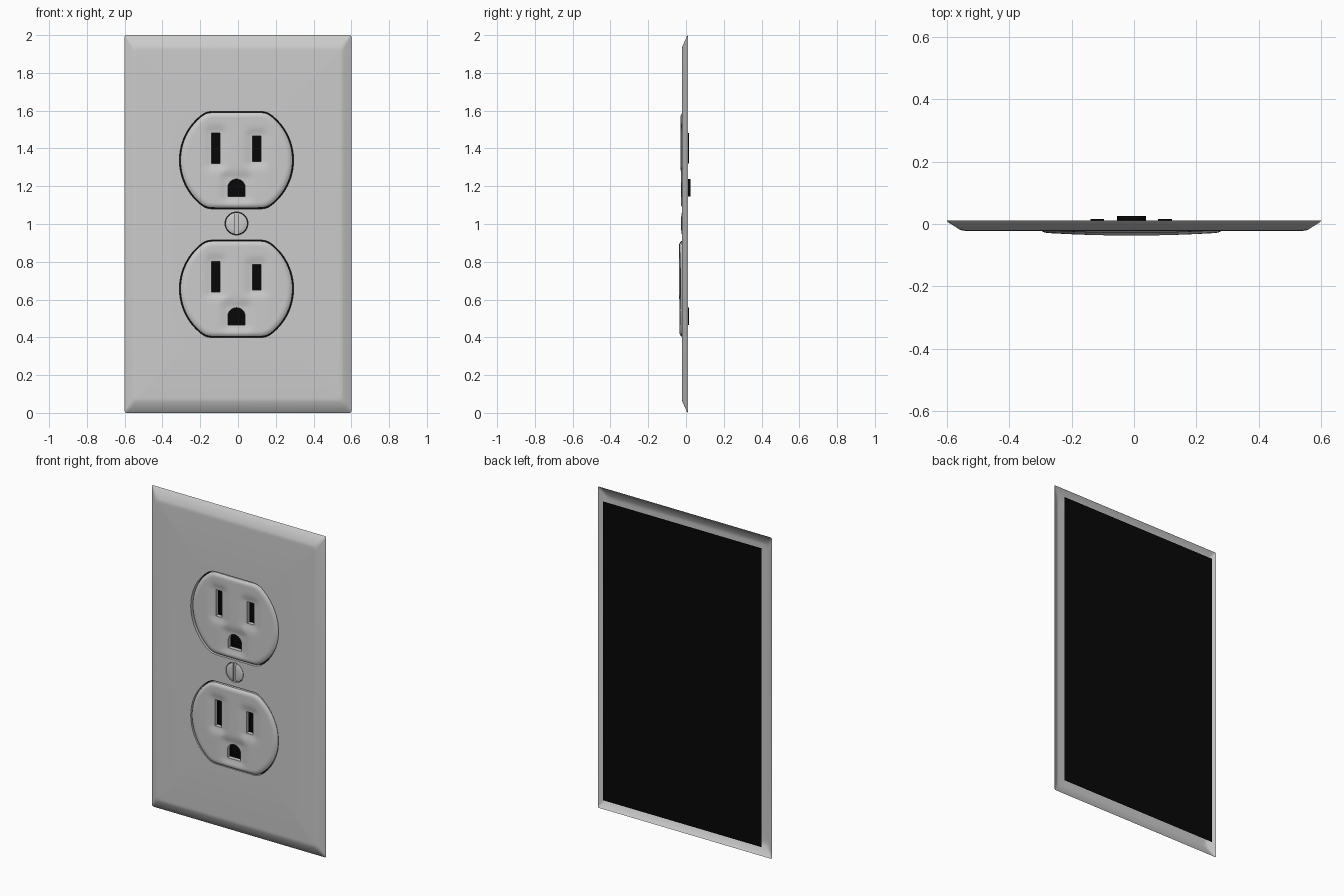
import bpy, bmesh, math

if "Cube" in bpy.data.objects:
    bpy.data.objects.remove(bpy.data.objects["Cube"])

CX = -0.008                      # outlet / screw centre line
OUTLETS = [("upper", 1.338, 0.008), ("lower", 0.657, 0.0)]   # name, z centre, y shift

black = bpy.data.materials.new("black")
black.diffuse_color = (0.002, 0.002, 0.002, 1)
black.use_nodes = True
black.node_tree.nodes["Principled BSDF"].inputs["Base Color"].default_value = black.diffuse_color


def finish(bm, name, mat=None, angle=35):
    me = bpy.data.meshes.new(name)
    bm.to_mesh(me)
    bm.free()
    ob = bpy.data.objects.new(name, me)
    bpy.context.collection.objects.link(ob)
    if mat:
        me.materials.append(mat)
    smooth(ob, angle)
    return ob


def activate(ob):
    bpy.ops.object.select_all(action='DESELECT')
    ob.select_set(True)
    bpy.context.view_layer.objects.active = ob


def smooth(ob, angle=35):
    activate(ob)
    bpy.ops.object.shade_smooth_by_angle(angle=math.radians(angle))


def cut(ob, cutter):
    activate(ob)
    m = ob.modifiers.new("cut", 'BOOLEAN')
    m.operation, m.solver, m.object = 'DIFFERENCE', 'EXACT', cutter
    bpy.ops.object.modifier_apply(modifier=m.name)
    bpy.data.objects.remove(cutter)


def ring(bm, pts, y):
    return [bm.verts.new((x, y, z)) for x, z in pts]


def bridge(bm, a, b):
    n = len(a)
    for i in range(n):
        bm.faces.new((a[i], a[(i + 1) % n], b[(i + 1) % n], b[i]))


def rounded_rect(hx, hz, r, cz=1.0, n=5):
    pts = []
    for k, (sx, sz) in enumerate([(1, 1), (-1, 1), (-1, -1), (1, -1)]):
        for i in range(n + 1):
            a = math.pi / 2 * (k + i / n)
            pts.append((sx * (hx - r) + r * math.cos(a), cz + sz * (hz - r) + r * math.sin(a)))
    return pts


def circle(r, cx=0, cz=0, n=40):
    return [(cx + r * math.cos(2 * math.pi * i / n), cz + r * math.sin(2 * math.pi * i / n)) for i in range(n)]


def outlet_outline(r, h, n=96):
    # circle with flat top and bottom and softened corners
    pts = [(x, max(-h, min(h, z))) for x, z in circle(r, n=n)]
    for _ in range(2):
        pts = [tuple((pts[i - 1][k] + 2 * pts[i][k] + pts[(i + 1) % n][k]) / 4 for k in (0, 1)) for i in range(n)]
    return pts


def slot(x0, x1, z0, z1):
    return [(x1, z1), (x0, z1), (x0, z0), (x1, z0)]


def ground_hole(hw, z0, z1, n=12):
    arch = [(hw * math.cos(math.pi * i / n), z1 - hw + hw * math.sin(math.pi * i / n)) for i in range(n + 1)]
    return arch + [(-hw, z0), (hw, z0)]


# name, profile relative to outlet centre, back depth
HOLES = [("left_slot", slot(-0.132, -0.088, -0.018, 0.145), 0.008),
         ("right_slot", slot(0.085, 0.130, -0.006, 0.128), 0.008),
         ("ground", ground_hole(0.046, -0.193, -0.100), 0.017)]
BOXES = [(min(p[0] for p in h), max(p[0] for p in h), min(p[1] for p in h), max(p[1] for p in h))
         for _, h, _ in HOLES]


def face_depth(x, z, s):
    # gentle dome, rolled rim, and soft dishes round the holes
    y = -0.037 + 0.010 * (x / 0.3) ** 2
    y += 0.011 * max(0, 1 - (1 - s) / 0.09) ** 2
    dish = 0
    for x0, x1, z0, z1 in BOXES:
        d = math.hypot(max(x0 - x, 0, x - x1), max(z0 - z, 0, z - z1))
        dish = max(dish, math.exp(-(d / 0.032) ** 2))
    return y + 0.009 * dish


# Wall plate: bevelled rim, face with openings, opening walls
bm = bmesh.new()
rim = [(0.600, 1.000, 0.010, 0.011), (0.597, 0.996, 0.012, 0.006),
       (0.558, 0.942, 0.020, -0.0185), (0.550, 0.932, 0.024, -0.0212), (0.538, 0.920, 0.026, -0.022)]
loops = [ring(bm, rounded_rect(hx, hz, r), y) for hx, hz, r, y in rim]
for a, b in zip(loops, loops[1:]):
    bridge(bm, a, b)
openings = [[(CX + x, zc + z) for x, z in outlet_outline(0.303, 0.258)] for _, zc, _ in OUTLETS]
openings.append(circle(0.061, CX, 1.003))
fill_loops = [loops[-1]]
for pts in openings:
    front = ring(bm, pts, -0.022)
    bridge(bm, front, ring(bm, pts, 0.006))
    fill_loops.append(front)
edges = []
for lp in fill_loops:
    edges += [bm.edges.get((lp[i - 1], lp[i])) for i in range(len(lp))]
bmesh.ops.triangle_fill(bm, use_beauty=True, use_dissolve=False, edges=edges, normal=(0, -1, 0))
bmesh.ops.recalc_face_normals(bm, faces=bm.faces)
flat = max(bm.faces, key=lambda f: abs(f.normal.y) * f.calc_area())
if flat.normal.y > 0:
    bmesh.ops.reverse_faces(bm, faces=bm.faces)
finish(bm, "wall_plate", angle=25)

# Outlet faces with dished, cut-through holes and dark wells behind
base = outlet_outline(0.297, 0.252)
for name, zc, dy in OUTLETS:
    bm = bmesh.new()
    steps = [1, 0.985, 0.965, 0.94, 0.91] + [0.88 - 0.04 * i for i in range(22)]
    rings = [ring(bm, base, -0.006)]
    for s in steps:
        rings.append([bm.verts.new((x * s, face_depth(x * s, z * s, s), z * s)) for x, z in base])
    for a, b in zip(rings, rings[1:]):
        bridge(bm, a, b)
    bm.faces.new(rings[-1])
    bm.faces.new(rings[0])
    bmesh.ops.recalc_face_normals(bm, faces=bm.faces)
    outlet = finish(bm, name + "_outlet")
    for hole, pts, back in HOLES:
        bm = bmesh.new()
        a, b = ring(bm, pts, -0.1), ring(bm, pts, 0.1)
        bridge(bm, a, b)
        bm.faces.new(a)
        bm.faces.new(b)
        bmesh.ops.recalc_face_normals(bm, faces=bm.faces)
        cutter = finish(bm, "cutter")
        cutter.hide_render = True
        cut(outlet, cutter)
        bm = bmesh.new()
        a, b = ring(bm, pts, -0.006), ring(bm, pts, back)
        bridge(bm, a, b)
        bm.faces.new(b)
        well = finish(bm, f"{name}_{hole}_well", black)
        well.location = (CX, dy, zc)
    smooth(outlet)
    outlet.location = (CX, dy, zc)

# Screw head with a vertical slot
bm = bmesh.new()
prof = [(0.058, -0.008), (0.058, -0.021), (0.054, -0.0235), (0.035, -0.0255), (0.012, -0.0265)]
rings = [ring(bm, circle(r), y) for r, y in prof]
for a, b in zip(rings, rings[1:]):
    bridge(bm, a, b)
bm.faces.new(rings[0])
bm.faces.new(rings[-1])
bmesh.ops.recalc_face_normals(bm, faces=bm.faces)
screw = finish(bm, "screw_head")
bpy.ops.mesh.primitive_cube_add(size=1, location=(0, -0.025, 0))
cutter = bpy.context.object
cutter.scale = (0.019, 0.02, 0.2)
cutter.hide_render = True
bpy.context.view_layer.update()
cut(screw, cutter)
smooth(screw)
screw.location = (CX, 0, 1.003)

# Black backing sheet
bm = bmesh.new()
bm.faces.new(ring(bm, [(0.547, 0.07), (-0.547, 0.07), (-0.547, 1.93), (0.547, 1.93)], 0.037))
bmesh.ops.recalc_face_normals(bm, faces=bm.faces)
back = finish(bm, "backing_sheet", black)
if back.data.polygons[0].normal.y < 0:
    back.data.flip_normals()
